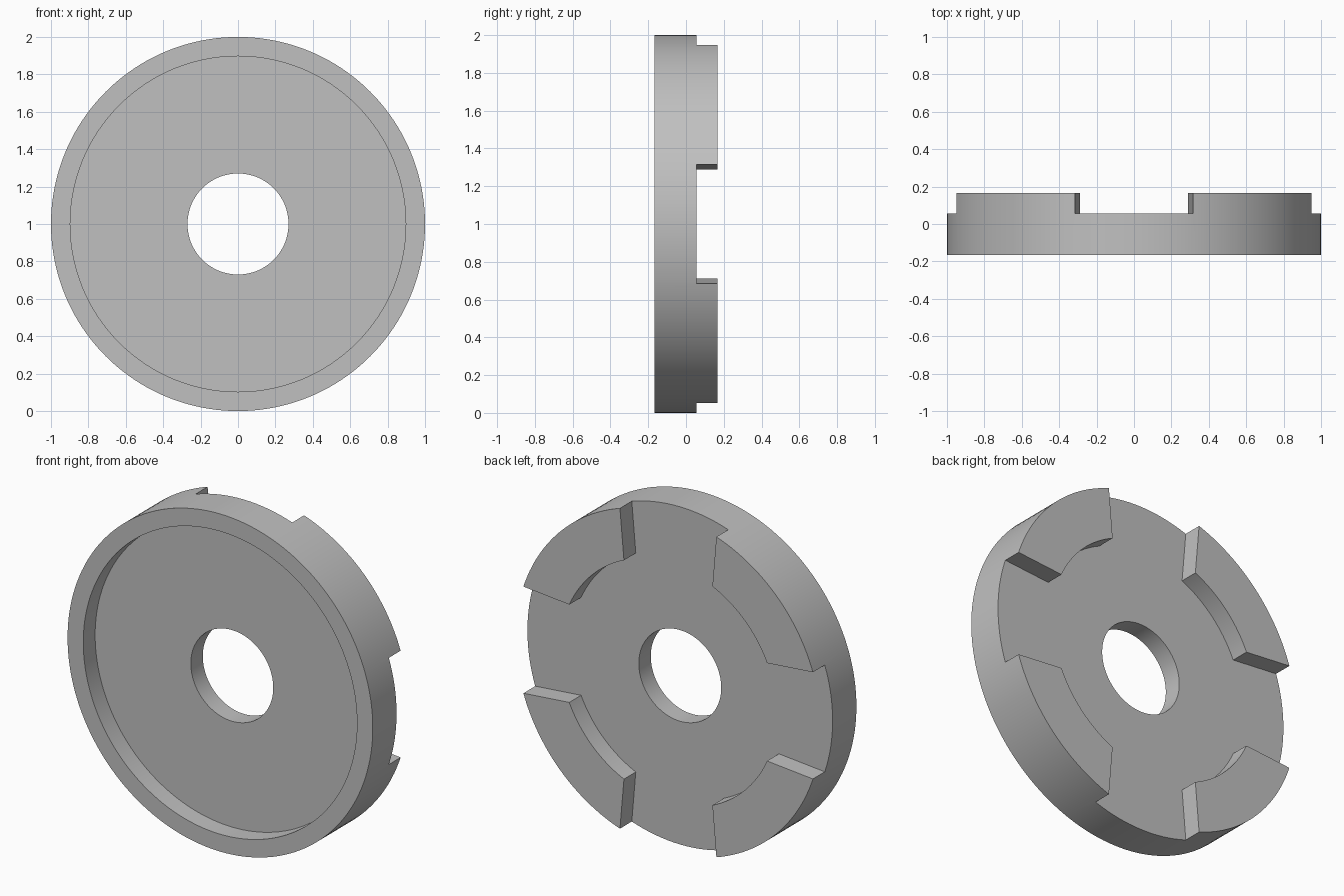
import bpy
import bmesh
from math import pi, radians
from mathutils import Matrix, Vector

cube = bpy.data.objects.get("Cube")
if cube:
    bpy.data.objects.remove(cube, do_unlink=True)

# Depth levels from front rim to lug tops
FRONT, FLOOR, BACK, LUG = -0.167, -0.056, 0.056, 0.167
HUB = Vector((0, 0, 1))

grey = bpy.data.materials.new("plain_grey")
grey.use_nodes = True
colour = (0.53, 0.53, 0.53, 1)
grey.diffuse_color = colour
grey.node_tree.nodes["Principled BSDF"].inputs["Base Color"].default_value = colour


def add_object(name, bm):
    bmesh.ops.recalc_face_normals(bm, faces=bm.faces)
    mesh = bpy.data.meshes.new(name)
    bm.to_mesh(mesh)
    bm.free()
    mesh.materials.append(grey)
    obj = bpy.data.objects.new(name, mesh)
    obj.location = HUB
    bpy.context.collection.objects.link(obj)
    return obj


# Disc: recessed front, centre hole and raised ring on the back
profile = [(0.27, FLOOR), (0.897, FLOOR), (0.897, FRONT), (1, FRONT),
           (1, LUG), (0.71, LUG), (0.71, BACK), (0.27, BACK)]
bm = bmesh.new()
verts = [bm.verts.new((r, y, 0)) for r, y in profile]
edges = [bm.edges.new((a, b)) for a, b in zip(verts, verts[1:] + verts[:1])]
bmesh.ops.spin(bm, geom=verts + edges, cent=(0, 0, 0), axis=(0, 1, 0),
               angle=2 * pi, steps=160, use_merge=True)
bmesh.ops.remove_doubles(bm, verts=bm.verts, dist=0.0001)
disc = add_object("slotted_disc", bm)

# Four slightly flared slots divide the ring into lugs
bm = bmesh.new()
for turn in range(4):
    spin = Matrix.Rotation(turn * pi / 2, 4, 'Y')
    corners = [(r, side * (0.29 + (r - 0.65) * 0.087))
               for r, side in ((0.6, -1), (1.1, -1), (1.1, 1), (0.6, 1))]
    base = bm.faces.new([bm.verts.new(spin @ Vector((x, BACK, z))) for x, z in corners])
    top = bmesh.ops.extrude_face_region(bm, geom=[base], use_keep_orig=True)["geom"]
    bmesh.ops.translate(bm, vec=(0, 0.2, 0),
                        verts=[v for v in top if isinstance(v, bmesh.types.BMVert)])
cutter = add_object("slot_cutter", bm)
cutter.hide_render = True

cut = disc.modifiers.new("slots", 'BOOLEAN')
cut.operation = 'DIFFERENCE'
cut.solver = 'EXACT'
cut.object = cutter

bpy.ops.object.select_all(action='DESELECT')
disc.select_set(True)
bpy.context.view_layer.objects.active = disc
bpy.ops.object.modifier_apply(modifier=cut.name)
bpy.data.objects.remove(cutter, do_unlink=True)
bpy.ops.object.shade_smooth_by_angle(angle=radians(30))
